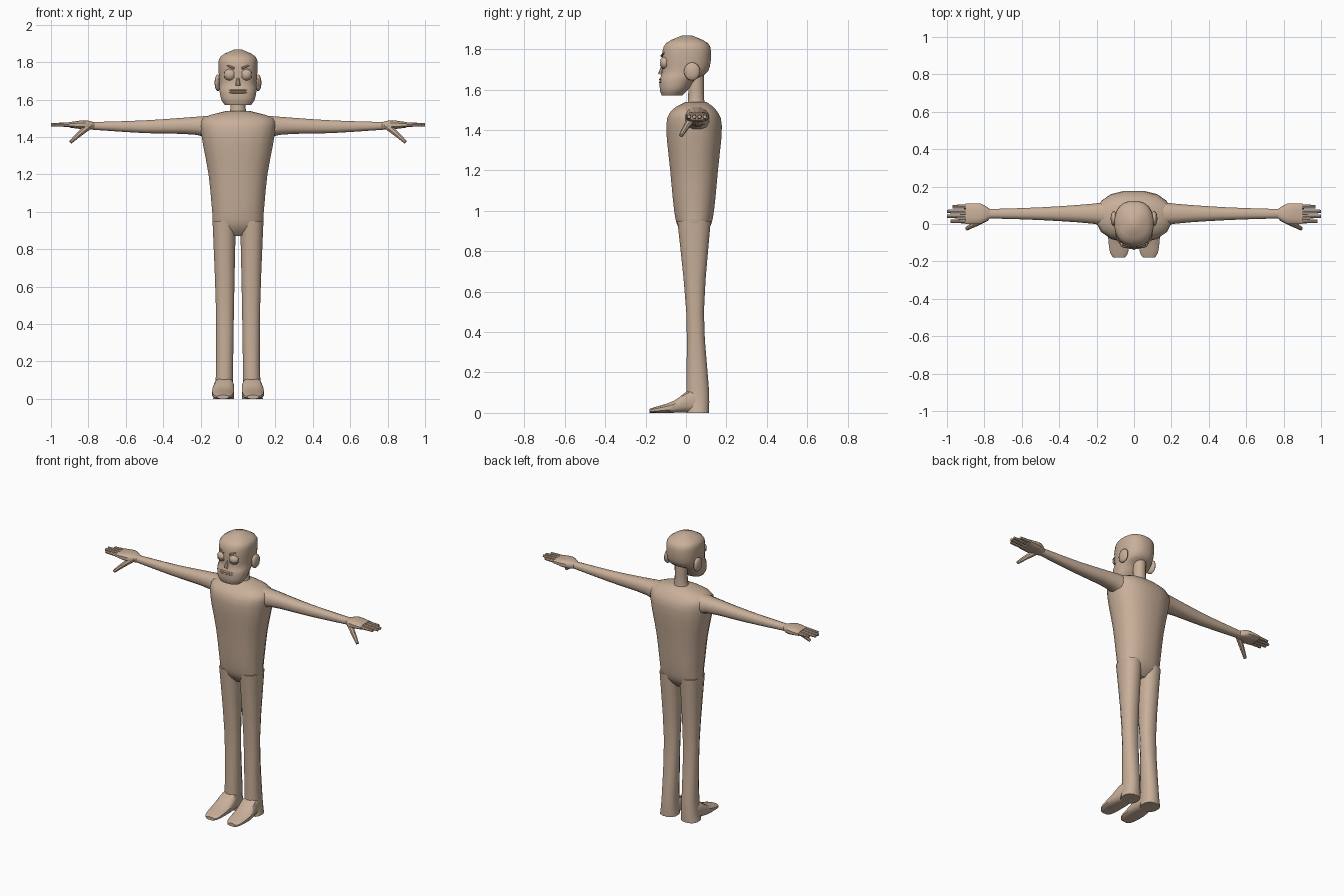
import bpy, bmesh, math
from mathutils import Vector

cube = bpy.data.objects.get("Cube")
if cube:
    bpy.data.objects.remove(cube, do_unlink=True)

skin = bpy.data.materials.new("warm_tan_skin")
skin.use_nodes = True
skin.diffuse_color = (0.58, 0.43, 0.32, 1)
skin.node_tree.nodes["Principled BSDF"].inputs["Base Color"].default_value = skin.diffuse_color


def finish(name, bm, side):
    """Put the part on its side of the body and make it a smooth shaded object."""
    for vert in bm.verts:
        vert.co.x *= side
    bmesh.ops.recalc_face_normals(bm, faces=bm.faces)
    mesh = bpy.data.meshes.new(name)
    bm.to_mesh(mesh)
    bm.free()
    mesh.materials.append(skin)
    mesh.shade_smooth()
    mesh.set_sharp_from_angle(angle=math.radians(40))
    part = bpy.data.objects.new(name, mesh)
    bpy.context.collection.objects.link(part)


def smooth_rings(rings, steps=3):
    """Fill in rings along a smooth curve through the given ones."""
    rings = [Vector(ring) for ring in rings]
    padded = [rings[0]] + rings + [rings[-1]]
    filled = []
    for before, start, end, after in zip(padded, padded[1:], padded[2:], padded[3:]):
        leave, arrive = (end - before) / 2, (after - start) / 2
        for step in range(steps):
            t = step / steps
            ease = t * t * (3 - 2 * t)
            filled.append(start.lerp(end, ease) + leave * t * (1 - t) ** 2 - arrive * t * t * (1 - t))
    return filled + [rings[-1]]


def rounded(angle_value, power):
    """Squared-off sine or cosine for a rounded-box section."""
    return math.copysign(abs(angle_value) ** (2 / power), angle_value)


def loft(name, axis, rings, sides=16, power=2.4, side=1):
    """Skin rounded sections; each ring is (position, u min, u max, v min, v max)."""
    bm = bmesh.new()
    order = {"x": (2, 0, 1), "y": (0, 2, 1), "z": (0, 1, 2)}[axis]
    loops = []
    for position, u_min, u_max, v_min, v_max in smooth_rings(rings):
        loop = []
        for i in range(sides):
            angle = math.tau * (i + 0.5) / sides
            u = (u_min + u_max + rounded(math.cos(angle), power) * (u_max - u_min)) / 2
            v = (v_min + v_max + rounded(math.sin(angle), power) * (v_max - v_min)) / 2
            point = (u, v, position)
            loop.append(bm.verts.new([point[k] for k in order]))
        loops.append(loop)
    for lower, upper in zip(loops, loops[1:]):
        for i in range(sides):
            bm.faces.new((lower[i - 1], lower[i], upper[i], upper[i - 1]))
    bm.faces.new(loops[0])
    bm.faces.new(loops[-1])
    finish(name, bm, side)


def upright(name, rings, **options):
    """Loft along z from (z, half width, front, back), centred on x."""
    loft(name, "z", [(z, -half, half, front, back) for z, half, front, back in rings], **options)


def rod(name, start, end, start_radius, end_radius, side=1):
    """Tapered rod between two points."""
    bm = bmesh.new()
    start, end = Vector(start), Vector(end)
    reach = end - start
    bmesh.ops.create_cone(bm, cap_ends=True, segments=8, radius1=start_radius,
                          radius2=end_radius, depth=reach.length)
    bm.transform(reach.to_track_quat("Z", "Y").to_matrix().to_4x4())
    bmesh.ops.translate(bm, verts=bm.verts, vec=(start + end) / 2)
    finish(name, bm, side)


def ball(name, centre, size, side=1, keep=0):
    """Ellipsoid; keep = 1 or -1 leaves only its upper or lower cap."""
    bm = bmesh.new()
    bmesh.ops.create_uvsphere(bm, u_segments=16, v_segments=10, radius=1)
    if keep:
        bmesh.ops.bisect_plane(bm, geom=bm.verts[:] + bm.edges[:] + bm.faces[:],
                               plane_co=(0, 0, keep * 0.3), plane_no=(0, 0, keep), clear_inner=True)
        bmesh.ops.holes_fill(bm, edges=[edge for edge in bm.edges if edge.is_boundary])
    for vert in bm.verts:
        vert.co = Vector(centre) + vert.co * Vector(size)
    finish(name, bm, side)


# Trunk
upright("torso", [
    (0.87, 0.05, 0, 0.08),
    (0.92, 0.13, -0.04, 0.12),
    (1, 0.14, -0.06, 0.14),
    (1.2, 0.16, -0.08, 0.16),
    (1.42, 0.2, -0.1, 0.18),
    (1.5, 0.19, -0.07, 0.15),
    (1.54, 0.06, 0, 0.1)])
upright("neck", [(1.5, 0.06, 0, 0.1), (1.56, 0.04, 0.01, 0.09), (1.7, 0.04, 0.01, 0.09)], power=2)

# Head with a jaw that juts forward of the neck
upright("head", [
    (1.57, 0.07, -0.12, -0.02),
    (1.6, 0.09, -0.13, 0.01),
    (1.65, 0.1, -0.13, 0.05),
    (1.69, 0.1, -0.12, 0.11),
    (1.77, 0.105, -0.12, 0.125),
    (1.83, 0.095, -0.1, 0.11),
    (1.868, 0.02, -0.02, 0.03)], sides=20)

# Nose and lips
rod("nose", (0, -0.115, 1.72), (0, -0.125, 1.675), 0.006, 0.014)
for lip, height in (("upper_lip", 1.65), ("lower_lip", 1.637)):
    ball(lip, (0, -0.12, height), (0.05, 0.015, 0.006))

for label, side in (("left_", 1), ("right_", -1)):
    # Eye, eyelids, eyebrow and ear
    eye = (0.043, -0.105, 1.733)
    ball(label + "eyeball", eye, (0.03, 0.023, 0.027), side)
    for lid, keep in (("upper_eyelid", 1), ("lower_eyelid", -1)):
        ball(label + lid, eye, (0.034, 0.026, 0.031), side, keep)
    rod(label + "eyebrow", (0.02, -0.12, 1.767), (0.06, -0.11, 1.783), 0.007, 0.004, side)
    ball(label + "ear", (0.108, 0.03, 1.69), (0.017, 0.04, 0.045), side)

    # Arm, stretched straight out to the side
    loft(label + "arm", "x", [
        (0.1, -0.03, 0.13, 1.36, 1.52),
        (0.22, 0, 0.11, 1.41, 1.51),
        (0.5, 0.02, 0.09, 1.42, 1.49),
        (0.8, 0.03, 0.08, 1.44, 1.48)], sides=12, side=side)

    # Hand
    loft(label + "palm", "x", [
        (0.77, 0.03, 0.08, 1.44, 1.48),
        (0.82, 0, 0.11, 1.44, 1.49),
        (0.9, 0, 0.11, 1.45, 1.48)], sides=12, power=3, side=side)
    for i, (finger, tip) in enumerate((("index", 0.98), ("middle", 1), ("ring", 1), ("little", 0.97))):
        y = 0.015 + i * 0.026
        rod(label + finger + "_finger", (0.87, y, 1.466), (tip, y, 1.466), 0.013, 0.009, side)
    knuckle = (0.85, 0, 1.415)
    rod(label + "thumb_base", (0.79, 0.035, 1.465), knuckle, 0.02, 0.015, side)
    rod(label + "thumb_tip", knuckle, (0.895, -0.025, 1.373), 0.015, 0.01, side)

    # Leg and foot
    loft(label + "leg", "z", [
        (0, 0.02, 0.135, 0, 0.115),
        (0.12, 0.025, 0.12, 0, 0.115),
        (0.5, 0.02, 0.12, 0, 0.09),
        (0.95, 0.01, 0.138, -0.045, 0.125)], sides=12, side=side)
    loft(label + "foot", "y", [
        (-0.18, 0.05, 0.11, 0, 0.02),
        (-0.15, 0.03, 0.13, 0, 0.03),
        (-0.06, 0.02, 0.14, 0, 0.06),
        (0.01, 0.02, 0.13, 0, 0.11),
        (0.07, 0.03, 0.12, 0, 0.11)], sides=12, power=3, side=side)
